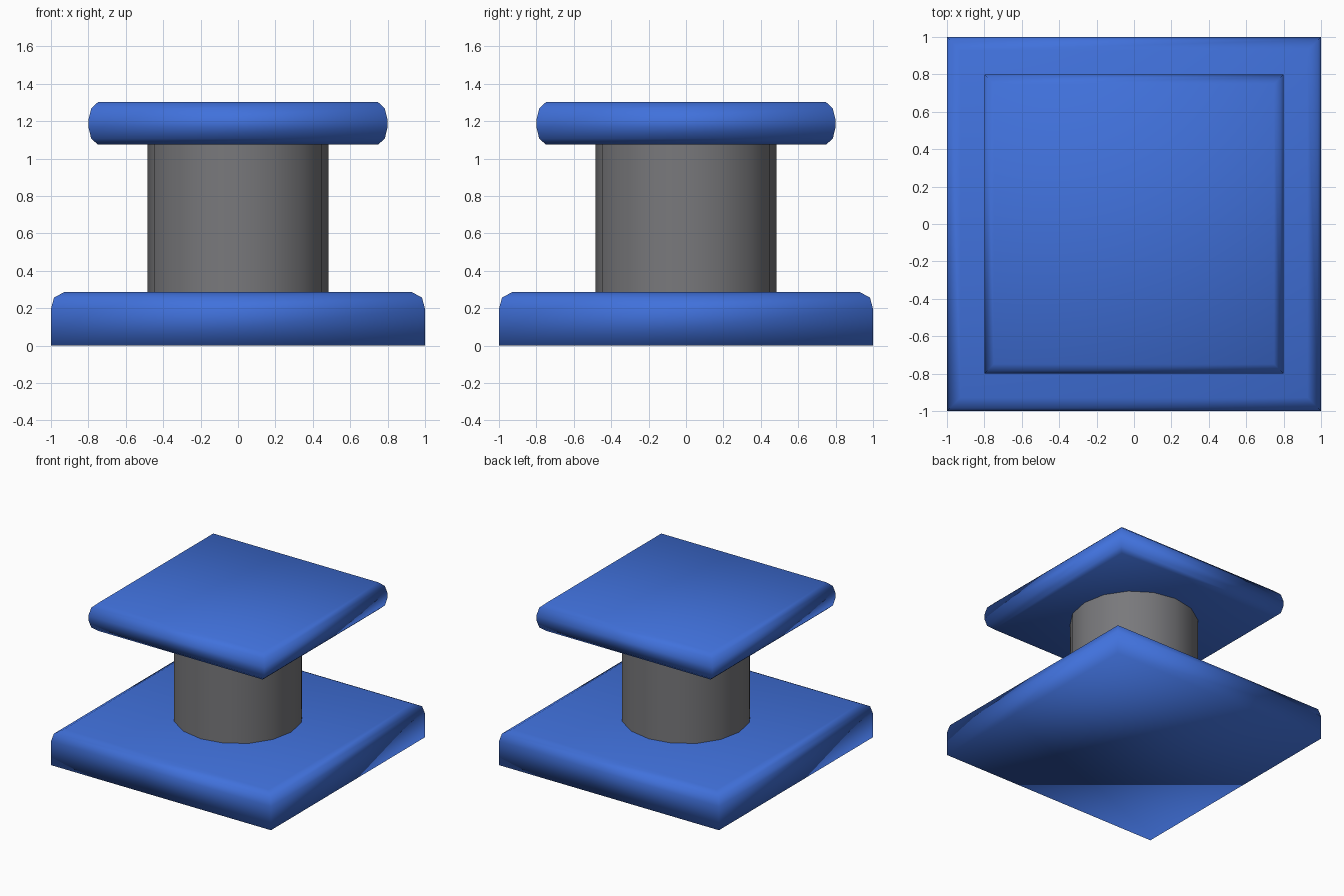
import bpy, bmesh

if "Cube" in bpy.data.objects:
    bpy.data.objects.remove(bpy.data.objects["Cube"])


def material(name, rgb):
    m = bpy.data.materials.new(name)
    m.diffuse_color = (*rgb, 1)
    m.use_nodes = True
    m.node_tree.nodes["Principled BSDF"].inputs["Base Color"].default_value = m.diffuse_color
    return m


blue = material("blue", (0.052, 0.165, 0.71))
grey = material("grey", (0.19, 0.19, 0.2))


def slab(name, profile):
    """Square slab lofted through (half_width, z) rings, smooth all over."""
    bm = bmesh.new()
    rings = [[bm.verts.new((sx * h, sy * h, z))
              for sx, sy in ((-1, -1), (1, -1), (1, 1), (-1, 1))]
             for h, z in profile]
    for low, high in zip(rings, rings[1:]):
        for i in range(4):
            j = (i + 1) % 4
            bm.faces.new((low[i], low[j], high[j], high[i]))
    bm.faces.new(rings[0][::-1])
    bm.faces.new(rings[-1])
    for f in bm.faces:
        f.smooth = True
    mesh = bpy.data.meshes.new(name)
    bm.to_mesh(mesh)
    bm.free()
    mesh.materials.append(blue)
    ob = bpy.data.objects.new(name, mesh)
    bpy.context.collection.objects.link(ob)
    return ob


# Base plate: flat underside, rounded upper rim
slab("base_plate", [(1.0, 0.0), (1.0, 0.195), (0.984, 0.257), (0.928, 0.287)])

# Top plate: rounded above and below
slab("top_plate", [(0.749, 1.075), (0.785, 1.107), (0.8, 1.17),
                   (0.8, 1.205), (0.785, 1.268), (0.749, 1.302)])

# Round column between the plates
bottom, top = 0.285, 1.077
bpy.ops.mesh.primitive_cylinder_add(vertices=16, radius=0.485, depth=top - bottom,
                                    location=(0, 0, (bottom + top) / 2))
column = bpy.context.object
column.name = "column"
column.data.materials.append(grey)
bpy.ops.object.shade_smooth_by_angle()
